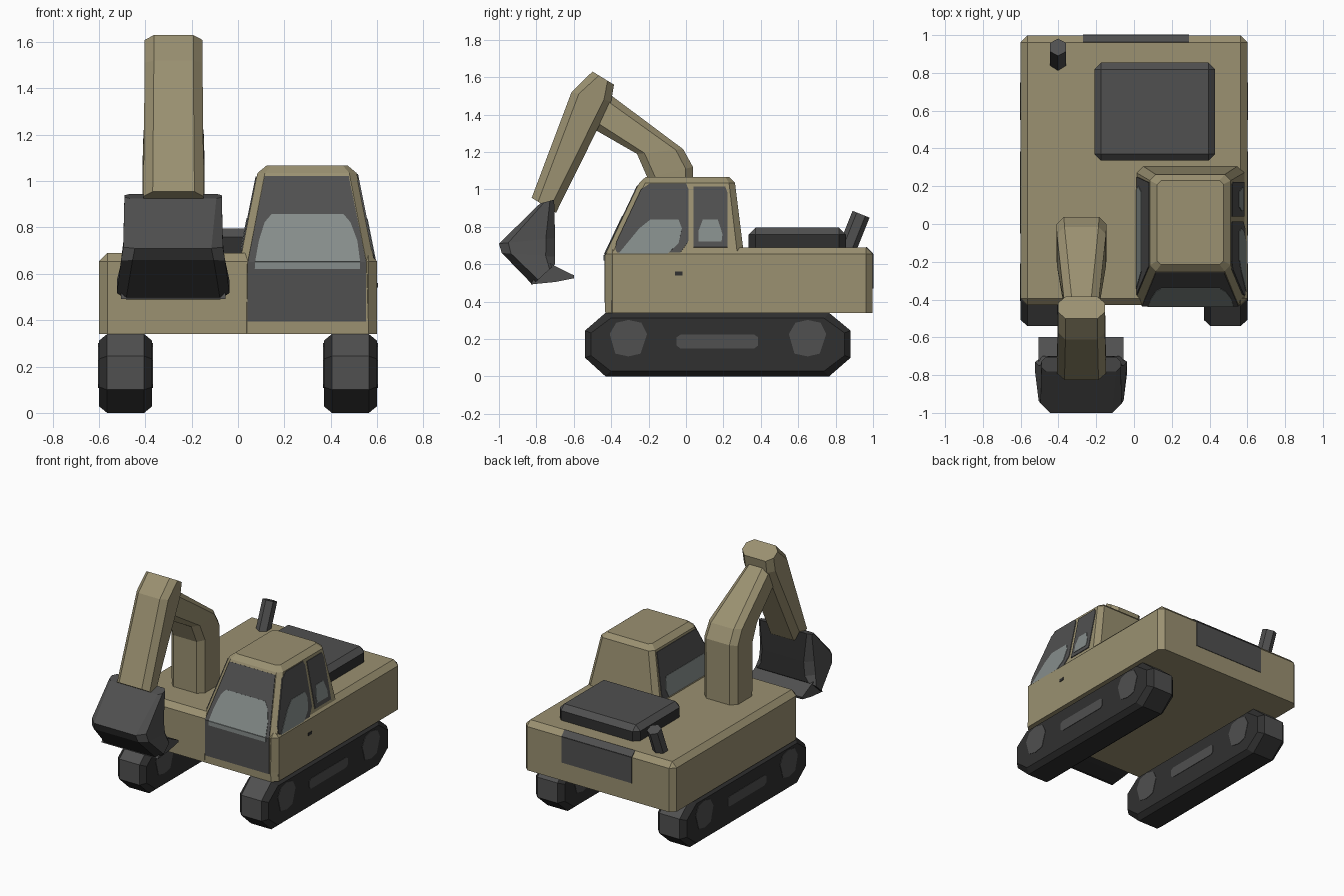
import bpy, bmesh, math
from mathutils import Vector, Matrix

if "Cube" in bpy.data.objects:
    bpy.data.objects.remove(bpy.data.objects["Cube"])


def material(name, rgb):
    m = bpy.data.materials.new(name)
    m.diffuse_color = (*rgb, 1)
    m.use_nodes = True
    m.node_tree.nodes["Principled BSDF"].inputs["Base Color"].default_value = m.diffuse_color
    return m


TAN = material("tan_paint", (0.325, 0.282, 0.165))
GREY = material("dark_grey", (0.08, 0.08, 0.08))
BLACK = material("near_black", (0.03, 0.03, 0.03))
GLASS = material("pale_glass", (0.235, 0.265, 0.257))


def finish(name, bm, mats, rule=None):
    bmesh.ops.recalc_face_normals(bm, faces=bm.faces)
    bm.normal_update()
    if rule:
        for f in bm.faces:
            f.material_index = rule(f.normal)
    me = bpy.data.meshes.new(name)
    bm.to_mesh(me)
    bm.free()
    for m in mats:
        me.materials.append(m)
    ob = bpy.data.objects.new(name, me)
    bpy.context.collection.objects.link(ob)
    return ob


def loft(name, rings, mats, rule=None):
    """Skin a list of equal-length rings and cap both ends."""
    bm = bmesh.new()
    vs = [[bm.verts.new(p) for p in r] for r in rings]
    n = len(vs[0])
    for a, b in zip(vs, vs[1:]):
        for i in range(n):
            bm.faces.new((a[i], a[(i + 1) % n], b[(i + 1) % n], b[i]))
    bm.faces.new(vs[0])
    bm.faces.new(vs[-1])
    return finish(name, bm, mats, rule)


def octagon(cx, outer, inner, w, c=0.04):
    """Chamfered rectangle between two (y, z) points, half width w in x."""
    o, i = Vector((cx, *outer)), Vector((cx, *inner))
    d = i - o
    c = min(c, d.length * 0.3)
    d = d.normalized() * c
    x = Vector((1, 0, 0))
    return [o - x * (w - c), o + x * (w - c), o + d + x * w, i - d + x * w,
            i + x * (w - c), i - x * (w - c), i - d - x * w, o + d - x * w]


def plate(name, pts, normal, mat):
    d = Vector(normal).normalized() * 0.004
    return loft(name, [[Vector(p) + d for p in pts], [Vector(p) - d for p in pts]], [mat])


def box(name, lo, hi, bevel, mats, rule=None):
    """Box with every edge chamfered except around the base."""
    bm = bmesh.new()
    bmesh.ops.create_cube(bm, size=1)
    for v in bm.verts:
        v.co = [lo[k] if v.co[k] < 0 else hi[k] for k in range(3)]
    edges = [e for e in bm.edges if any(v.co.z > lo[2] + 0.01 for v in e.verts)]
    bmesh.ops.bevel(bm, geom=edges, offset=bevel, segments=1, affect='EDGES')
    return finish(name, bm, mats, rule)


# Body, rear grille and engine hood
box("body", (-0.6, -0.43, 0.34), (0.6, 0.998, 0.69), 0.036, [TAN])
plate("rear_grille", [(-0.27, 0.998, 0.47), (0.29, 0.998, 0.47),
                      (0.29, 0.998, 0.655), (-0.27, 0.998, 0.655)], (0, 1, 0), GREY)
plate("rear_grille_top", [(-0.27, 0.998, 0.655), (0.29, 0.998, 0.655),
                          (0.29, 0.962, 0.69), (-0.27, 0.962, 0.69)], (0, 1, 1), GREY)
box("engine_hood", (-0.21, 0.335, 0.68), (0.43, 0.855, 0.795), 0.036,
    [GREY, BLACK], lambda n: 0 if n.z > 0.3 else 1)

# Exhaust pipe, six sided and leaning back
bm = bmesh.new()
bmesh.ops.create_cone(bm, cap_ends=True, segments=6, radius1=0.049, radius2=0.049, depth=0.22,
                      matrix=Matrix.Translation((-0.402, 0.895, 0.765)) @ Matrix.Rotation(-0.38, 4, 'X'))
finish("exhaust_pipe", bm, [GREY])

# Cab: tapered shell with a chamfered roof
loft("cab", [octagon(0.301, (-0.432, 0.345), (0.3, 0.345), 0.298, 0.035),
             octagon(0.298, (-0.432, 0.65), (0.31, 0.65), 0.291, 0.035),
             octagon(0.298, (-0.25, 1.035), (0.262, 1.035), 0.214, 0.032),
             octagon(0.298, (-0.215, 1.067), (0.23, 1.067), 0.175, 0.02)], [TAN])


# Cab windows lie on the sloping walls
def front(x, z):
    return (x, -0.433 + 0.473 * max(0, z - 0.65), z)


def right(y, z):
    return (0.590 - 0.2 * (z - 0.65), y, z)


def left(y, z):
    return (0.006 + 0.2 * (z - 0.65), y, z)


FN, RN, LN = (0, -1, 0.473), (1, 0, 0.2), (-1, 0, 0.2)


def windows(name, place, normal, mat, pts, lift=0.0):
    n = Vector(normal).normalized() * lift
    plate(name, [Vector(place(*p)) + n for p in pts], normal, mat)


windows("windscreen_lower", front, (0, -1, 0), GREY,
        [(0.042, 0.395), (0.553, 0.395), (0.553, 0.65), (0.042, 0.65)])
windows("windscreen_upper", front, FN, GREY,
        [(0.042, 0.65), (0.553, 0.65), (0.478, 1.02), (0.115, 1.02)])
windows("windscreen_glass_lower", front, (0, -1, 0), GLASS,
        [(0.072, 0.62), (0.527, 0.62), (0.527, 0.65), (0.074, 0.65)], 0.003)
windows("windscreen_glass_upper", front, FN, GLASS,
        [(0.074, 0.65), (0.527, 0.65), (0.515, 0.74), (0.485, 0.82), (0.455, 0.855),
         (0.145, 0.855), (0.115, 0.82), (0.09, 0.74)], 0.003)
windows("door_window", right, RN, GREY,
        [(-0.378, 0.68), (-0.355, 0.635), (-0.05, 0.635), (0.012, 0.72), (0.014, 1.0),
         (0.0, 1.03), (-0.195, 1.03), (-0.24, 1.0), (-0.372, 0.72)])
windows("door_glass", right, RN, GLASS,
        [(-0.365, 0.65), (-0.11, 0.645), (-0.04, 0.71), (-0.022, 0.79), (-0.04, 0.838),
         (-0.19, 0.838), (-0.25, 0.79)], 0.003)
windows("rear_side_window", right, RN, GREY,
        [(0.04, 0.69), (0.222, 0.69), (0.222, 0.98), (0.21, 1.015), (0.04, 1.015)])
windows("rear_side_glass", right, RN, GLASS,
        [(0.068, 0.72), (0.19, 0.72), (0.195, 0.76), (0.17, 0.838), (0.09, 0.838), (0.068, 0.78)], 0.003)
windows("left_window", left, LN, GREY,
        [(-0.375, 0.7), (0.25, 0.7), (0.22, 1.02), (-0.225, 1.02)])
windows("left_glass", left, LN, GLASS,
        [(-0.345, 0.705), (0.18, 0.705), (0.2, 0.76), (0.17, 0.84), (-0.25, 0.84)], 0.003)
plate("door_handle", [(0.6, -0.06, 0.54), (0.6, -0.02, 0.54), (0.6, -0.02, 0.56), (0.6, -0.06, 0.56)],
      (1, 0, 0), BLACK)

# Boom and stick
AX = -0.278
loft("boom", [octagon(AX, (0.035, 0.66), (-0.205, 0.66), 0.133),
              octagon(AX, (0.037, 1.12), (-0.205, 1.06), 0.133),
              octagon(AX, (-0.015, 1.215), (-0.262, 1.19), 0.13),
              octagon(AX, (-0.43, 1.525), (-0.48, 1.315), 0.088)], [TAN])
loft("stick", [octagon(AX, (-0.5, 1.63), (-0.385, 1.56), 0.125),
               octagon(AX, (-0.612, 1.52), (-0.4, 1.47), 0.125),
               octagon(AX, (-0.825, 0.955), (-0.695, 0.875), 0.13)], [TAN])


# Bucket and its digging lip
def under(n):
    return 1 if n.z < -0.25 or n.y > 0.8 else 0


BX = -0.28
loft("bucket", [octagon(BX, (-0.78, 0.925), (-0.705, 0.945), 0.21, 0.03),
                octagon(BX, (-1.0, 0.71), (-0.70, 0.74), 0.215, 0.05),
                octagon(BX, (-0.985, 0.66), (-0.70, 0.64), 0.225, 0.05),
                octagon(BX, (-0.82, 0.49), (-0.70, 0.60), 0.243, 0.04)], [GREY, BLACK], under)
lip = [(-0.83, 0.492), (-0.70, 0.505), (-0.598, 0.525), (-0.598, 0.54), (-0.69, 0.585), (-0.76, 0.62)]
loft("bucket_lip", [[(BX + s * w, y, z) for y, z in lip] for s, w in ((-1, 0.225), (1, 0.225))],
     [GREY, BLACK], under)

# Tracks with wheel and roller discs showing on both faces
track = [(-0.43, 0.34), (0.765, 0.34), (0.88, 0.245), (0.88, 0.1),
         (0.765, 0), (-0.43, 0), (-0.54, 0.1), (-0.54, 0.245)]
inset = [(0.17 + (y - 0.17) * 0.955, 0.17 + (z - 0.17) * 0.83) for y, z in track]
wheel = [(-0.1, 0.02), (-0.065, 0.08), (0, 0.095), (0.07, 0.08),
         (0.1, 0.02), (0.065, -0.085), (0, -0.1), (-0.07, -0.085)]
roller = [(-0.05, 0.165), (-0.03, 0.15), (0.365, 0.15), (0.385, 0.165),
          (0.385, 0.21), (0.365, 0.223), (-0.03, 0.223), (-0.05, 0.21)]


def prism(name, layers, side, mats, rule=None):
    loft(name, [[(side * x, y, z) for y, z in prof] for x, prof in layers], mats, rule)


for side, tag in ((-1, "left"), (1, "right")):
    prism(tag + "_track", [(0.37, inset), (0.405, track), (0.565, track), (0.6, inset)], side,
          [GREY, BLACK], lambda n: 1 if abs(n.x) > 0.4 or n.z < -0.2 else 0)
    for cy, part in ((-0.308, "_front_wheel"), (0.65, "_rear_wheel")):
        prof = [(cy + y, 0.207 + z) for y, z in wheel]
        prism(tag + part, [(0.367, prof), (0.603, prof)], side, [GREY])
    prism(tag + "_roller", [(0.367, roller), (0.603, roller)], side, [GREY])
